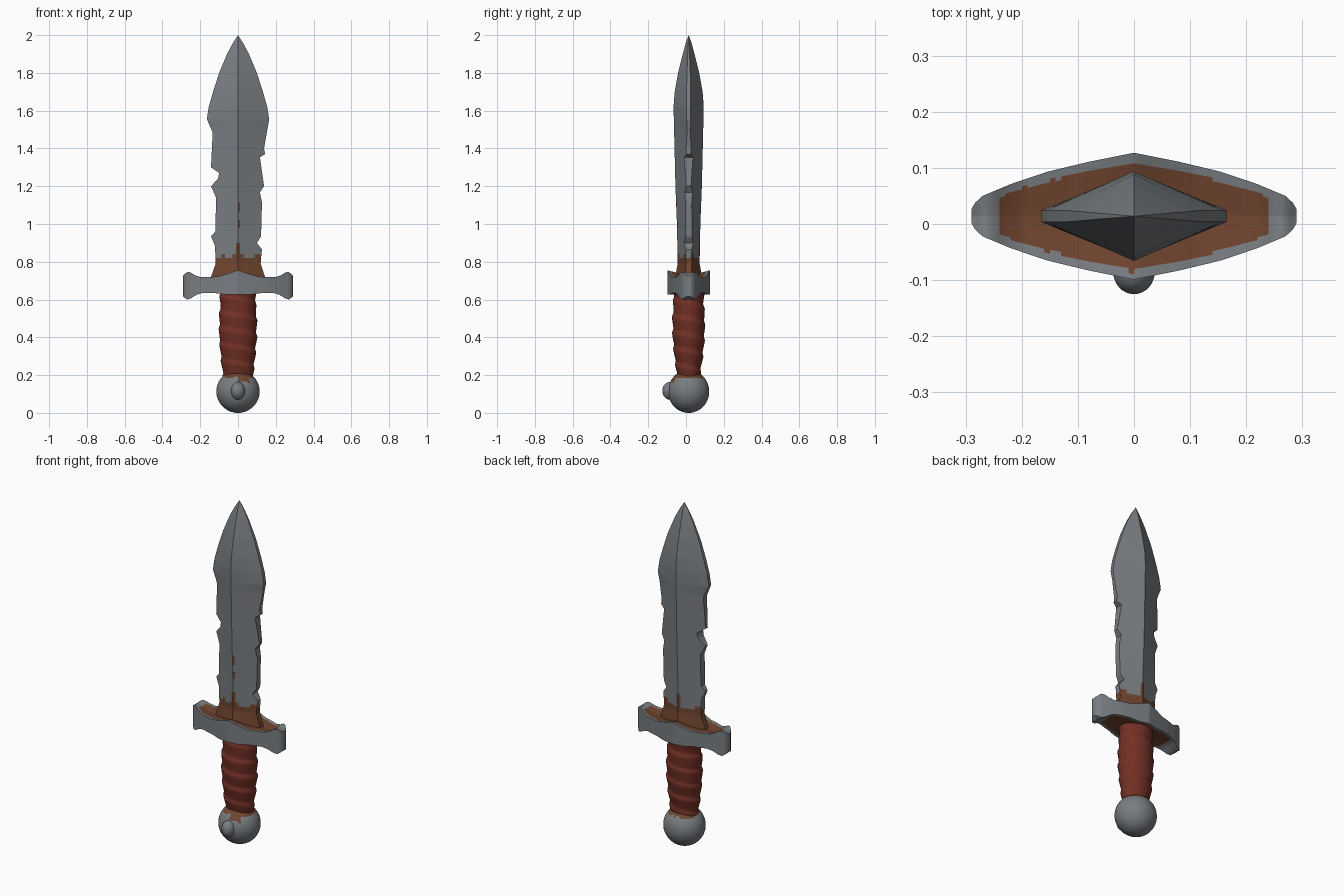
import bpy, bmesh, math

if "Cube" in bpy.data.objects:
    bpy.data.objects.remove(bpy.data.objects["Cube"])

YC = 0.014  # middle of the dagger's thickness


def material(name, rgb):
    m = bpy.data.materials.new(name)
    m.diffuse_color = (*rgb, 1)
    m.use_nodes = True
    m.node_tree.nodes["Principled BSDF"].inputs["Base Color"].default_value = m.diffuse_color
    return m


STEEL = material("worn steel", (0.19, 0.205, 0.22))
RUST = material("brown rust", (0.16, 0.058, 0.028))
LEATHER = material("red leather", (0.17, 0.03, 0.019))


def interp(table, t):
    """Straight-line lookup in a list of (t, value)."""
    if t <= table[0][0]:
        return table[0][1]
    for (a, va), (b, vb) in zip(table, table[1:]):
        if t <= b:
            return va + (vb - va) * (t - a) / (b - a)
    return table[-1][1]


def finish(name, bm, mats, rule, angle):
    bmesh.ops.recalc_face_normals(bm, faces=bm.faces[:])
    for f in bm.faces:
        f.material_index = rule(f.calc_center_median(), f.normal)
    mesh = bpy.data.meshes.new(name)
    bm.to_mesh(mesh)
    bm.free()
    for m in mats:
        mesh.materials.append(m)
    mesh.shade_smooth()
    mesh.set_sharp_from_angle(angle=math.radians(angle))
    obj = bpy.data.objects.new(name, mesh)
    bpy.context.collection.objects.link(obj)
    return obj


def loft(rings):
    bm = bmesh.new()
    vs = [[bm.verts.new(p) for p in r] for r in rings]
    n = len(vs[0])
    for a, b in zip(vs, vs[1:]):
        for i in range(n):
            j = (i + 1) % n
            bm.faces.new((a[i], a[j], b[j], b[i]))
    bm.faces.new(vs[0])
    bm.faces.new(vs[-1])
    bmesh.ops.remove_doubles(bm, verts=bm.verts[:], dist=1e-5)
    return bm


def noise(a, b):
    return math.sin(a * 61 + 1.3) * 0.6 + math.sin(a * 137 + b * 43) * 0.4


# Blade: diamond section with chipped edges
TIP = [(1.555, .165), (1.62, .155), (1.7, .132), (1.8, .1), (1.9, .058), (1.96, .026), (2.0, .0)]
LEFT = [(.70, .15), (.737, .137), (.79, .118), (.886, .122), (.934, .143), (.96, .12),
        (1.14, .116), (1.2, .143), (1.24, .106), (1.27, .1), (1.3, .143), (1.485, .134)] + TIP
RIGHT = [(.70, .15), (.737, .137), (.79, .12), (.82, .122), (.865, .127), (.9, .1), (.934, .122),
         (1.114, .127), (1.167, .116), (1.2, .138), (1.353, .116), (1.37, .143), (1.4, .138)] + TIP
WIDTH = [(.70, .155), (.79, .14), (1.4, .145), (1.5, .15)] + TIP
DEPTH = [(.70, .075), (.79, .058), (1.0, .062), (1.2, .07), (1.62, .08), (1.7, .074),
         (1.8, .056), (1.9, .031), (1.96, .015), (2.0, .0)]

levels = {round(.70 + .02 * i, 3) for i in range(66)}
levels |= {t for t, _ in LEFT + RIGHT}
rings = []
for z in sorted(levels):
    w, d = max(interp(WIDTH, z), 1e-7), interp(DEPTH, z)
    l, r = interp(LEFT, z), interp(RIGHT, z)
    inner = [f * min(w, .145) / .145 for f in (.09, .07, .05, .03, .012)]
    xs = [-l] + [-x for x in inner] + [0] + inner[::-1] + [r]

    def thick(x):
        return d * (1 - abs(x) / w) + .012 * min(1, w / .12)
    k = d / max(thick(0), 1e-7)
    rings.append([(x, YC - thick(x) * k, z) for x in xs] +
                 [(x, YC + thick(x) * k, z) for x in reversed(xs)])


def blade_rust(c, n):
    top = .825 + .012 * noise(c.x, c.y) + max(0, .1 - abs(c.x) * 5)
    streak = c.y < YC and 0 < c.x < .012 and (1.06 < c.z < 1.11 or .985 < c.z < 1.01)
    return int(c.z < top or streak)


finish("blade", loft(rings), [STEEL, RUST], blade_rust, 35)

# Crossguard: lens-shaped plan, flared ends, dished top
PLAN = [(0, .113), (.08, .097), (.155, .079), (.22, .057), (.27, .036), (.283, .024), (.29, .012)]
TOP = [(0, .755), (.05, .738), (.11, .721), (.2, .719), (.23, .73), (.255, .746), (.27, .745), (.29, .728)]
BOTTOM = [(0, .628), (.06, .626), (.12, .634), (.19, .634), (.22, .625), (.25, .606), (.27, .6), (.29, .615)]
stations = sorted({round(-.29 + .01 * i, 3) for i in range(59)} | {-.283, .283})
fr = [-1 + i / 12 for i in range(25)]
rings = []
for x in stations:
    a = abs(x)
    h, t, b = interp(PLAN, a), interp(TOP, a), interp(BOTTOM, a)
    dip = interp([(0, .03), (.1, .012), (.29, .004)], a)
    rings.append([(x, YC + f * h, t - dip * (1 - abs(f))) for f in fr] +
                 [(x, YC + f * h, b + dip * .4 * (1 - abs(f))) for f in reversed(fr)])


def guard_rust(c, n):
    reach = .235 if c.z > .68 else .2
    edge = interp(PLAN, abs(c.x)) - .016 + .003 * noise(c.x, c.y)
    return int(abs(n.z) > .5 and abs(c.x) < reach and abs(c.y - YC) < edge)


finish("crossguard", loft(rings), [STEEL, RUST], guard_rust, 40)

# Grip: oval leather handle with a spiral wrap
GRIP_X = [(.17, .074), (.2, .079), (.3, .09), (.4, .098), (.5, .098), (.58, .092), (.66, .097)]
GRIP_Y = [(.17, .056), (.2, .06), (.3, .074), (.4, .083), (.5, .084), (.58, .079), (.66, .08)]
rings = []
for i in range(71):
    z = .17 + .007 * i
    ring = []
    for j in range(40):
        a = 2 * math.pi * j / 40
        s = (z / .085 + j / 40) % 1
        bump = .008 * (s / .75 if s < .75 else (1 - s) / .25) - .003
        ring.append(((interp(GRIP_X, z) + bump) * math.cos(a),
                     YC + (interp(GRIP_Y, z) + bump) * math.sin(a), z))
    rings.append(ring)
finish("grip", loft(rings), [LEATHER, RUST],
       lambda c, n: int(c.z < .2 + .006 * noise(c.x, c.y)), 50)


def ball(name, centre, radii, rule):
    bm = bmesh.new()
    bmesh.ops.create_uvsphere(bm, u_segments=48, v_segments=32, radius=1)
    for v in bm.verts:
        v.co = [c + p * r for c, p, r in zip(centre, v.co, radii)]
    finish(name, bm, [STEEL, RUST], rule, 60)


# Pommel, rusty where it meets the grip, with a small stud on the front
def pommel_rust(c, n):
    drip = .022 if 0 < c.x < .06 and c.y < YC else 0
    return int(c.z > .188 - drip + .006 * noise(c.x, c.y))


ball("pommel", (0, YC, .1135), (.1145, .109, .1135), pommel_rust)
ball("pommel_stud", (0, -.085, .117), (.037, .04, .047), lambda c, n: 0)
